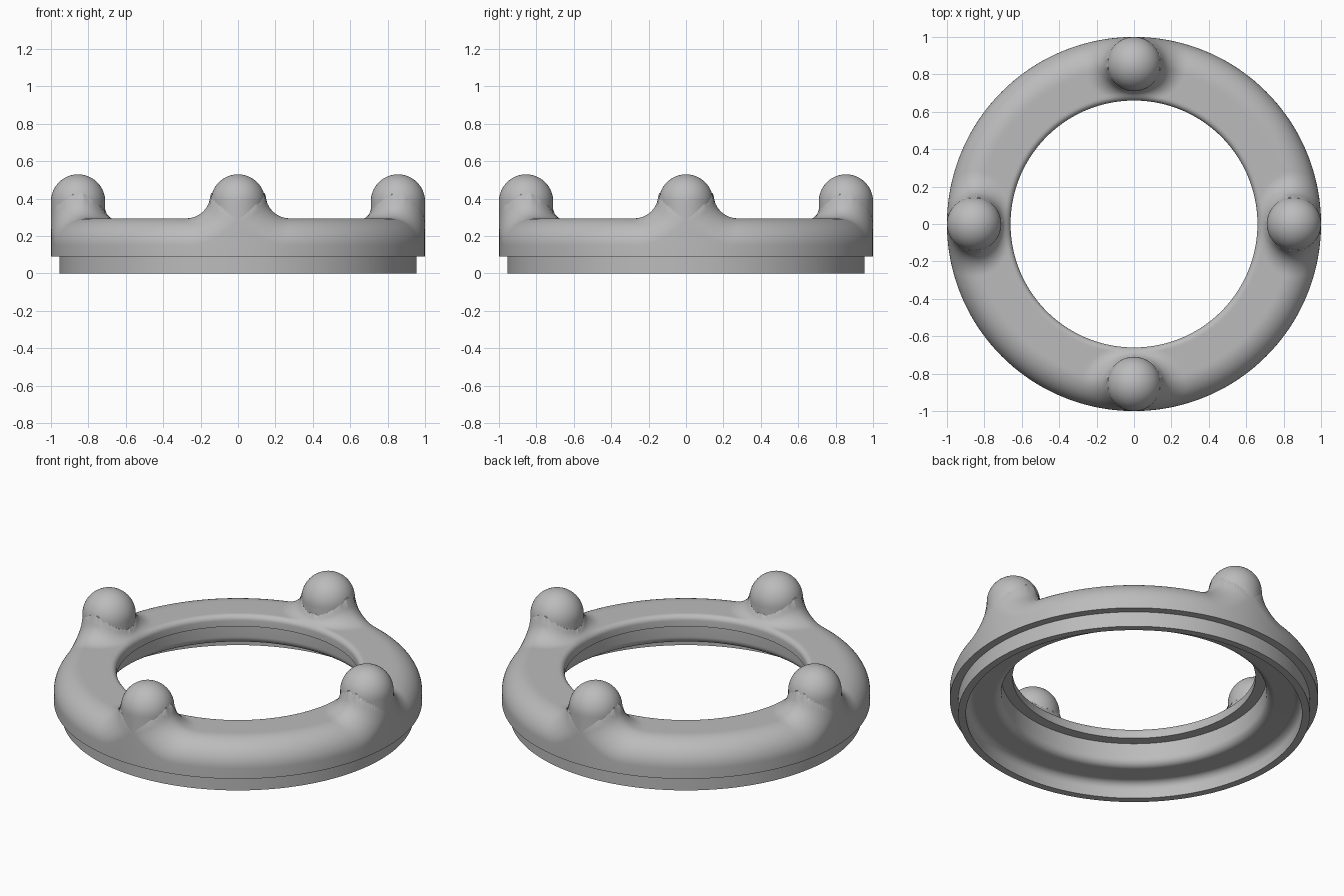
import bpy, bmesh
from math import sin, cos, pi, hypot, sqrt, radians

cube = bpy.data.objects.get("Cube")
if cube:
    bpy.data.objects.remove(cube)

GREY = (0.5, 0.5, 0.5, 1)
grey = bpy.data.materials.new("plain grey")
grey.use_nodes = True
grey.diffuse_color = GREY
grey.node_tree.nodes["Principled BSDF"].inputs["Base Color"].default_value = GREY

SEGMENTS = 480
KNOB_R, KNOB_D, KNOB_Z = 0.145, 0.855, 0.385
KNOB_ANGLES = [i * pi / 2 for i in range(4)]


def finish(bm, name):
    bmesh.ops.recalc_face_normals(bm, faces=bm.faces)
    mesh = bpy.data.meshes.new(name)
    bm.to_mesh(mesh)
    bm.free()
    mesh.materials.append(grey)
    obj = bpy.data.objects.new(name, mesh)
    bpy.context.collection.objects.link(obj)
    bpy.ops.object.select_all(action='DESELECT')
    obj.select_set(True)
    bpy.context.view_layer.objects.active = obj
    bpy.ops.object.shade_smooth_by_angle(angle=radians(40))
    return obj


def arc(cx, cz, rx, rz, a0, a1, n):
    """Elliptical arc as (radius, height) points, angles in degrees."""
    angles = [radians(a0 + (a1 - a0) * i / n) for i in range(n + 1)]
    return [(cx + rx * cos(a), cz + rz * sin(a)) for a in angles]


def fillet_lift(x, y):
    """Height of the blend that rises from the ring to the nearest knob."""
    best = 0
    for a in KNOB_ANGLES:
        dx, dy = x - KNOB_D * cos(a), y - KNOB_D * sin(a)
        d = hypot(dx, dy)
        inward = max(0, -(dx * cos(a) + dy * sin(a)) / max(d, 1e-6))
        rad = 0.135 - 0.085 * inward ** 2
        gap = min(max(d - KNOB_R, 0), rad)
        best = max(best, rad - sqrt(rad ** 2 - (rad - gap) ** 2))
    return best


# Ring: rounded top surface, then stepped underside with a locating lip
top = arc(0.85, 0.15, 0.15, 0.145, 0, 90, 18)
top += [(0.84 - 0.15 * i / 14, 0.295) for i in range(14)]
top += arc(0.69, 0.265, 0.03, 0.03, 90, 180, 6)
under = [(0.66, 0.23), (0.72, 0.23), (0.72, 0.14)]
under += arc(0.765, 0.14, 0.045, 0.045, 180, 270, 6)[1:]
under += arc(0.868, 0.05, 0.045, 0.045, 90, 0, 6)
under += [(0.913, 0), (0.955, 0), (0.955, 0.09), (1, 0.09)]

bm = bmesh.new()
loops = []
for s in range(SEGMENTS):
    a = 2 * pi * s / SEGMENTS
    loop = []
    for i, (r, z) in enumerate(top + under):
        x, y = r * cos(a), r * sin(a)
        if i < len(top):
            z += fillet_lift(x, y)
        loop.append(bm.verts.new((x, y, z)))
    loops.append(loop)
count = len(loops[0])
for s in range(SEGMENTS):
    p, q = loops[s], loops[(s + 1) % SEGMENTS]
    for i in range(count):
        j = (i + 1) % count
        bm.faces.new((p[i], p[j], q[j], q[i]))
finish(bm, "ring_body")

# Four domed knobs, each foot slanted to stay inside the ring
dome = arc(0, KNOB_Z, KNOB_R, KNOB_R, 0, 90, 16)[:-1]
SIDES = 64
for name, a in zip(("left", "back", "right", "front"), KNOB_ANGLES):
    cx, cy = KNOB_D * cos(a), KNOB_D * sin(a)
    bm = bmesh.new()
    rows = []
    for k, (r, z) in enumerate([(KNOB_R, None)] + dome):
        row = []
        for s in range(SIDES):
            t = 2 * pi * s / SIDES
            h = z if k else 0.195 - 0.055 * cos(t)
            row.append(bm.verts.new((cx + r * cos(a + t), cy + r * sin(a + t), h)))
        rows.append(row)
    for low, high in zip(rows, rows[1:]):
        for s in range(SIDES):
            n = (s + 1) % SIDES
            bm.faces.new((low[s], low[n], high[n], high[s]))
    tip = bm.verts.new((cx, cy, KNOB_Z + KNOB_R))
    for s in range(SIDES):
        bm.faces.new((rows[-1][s], rows[-1][(s + 1) % SIDES], tip))
    bm.faces.new(rows[0][::-1])
    finish(bm, name + "_knob")
